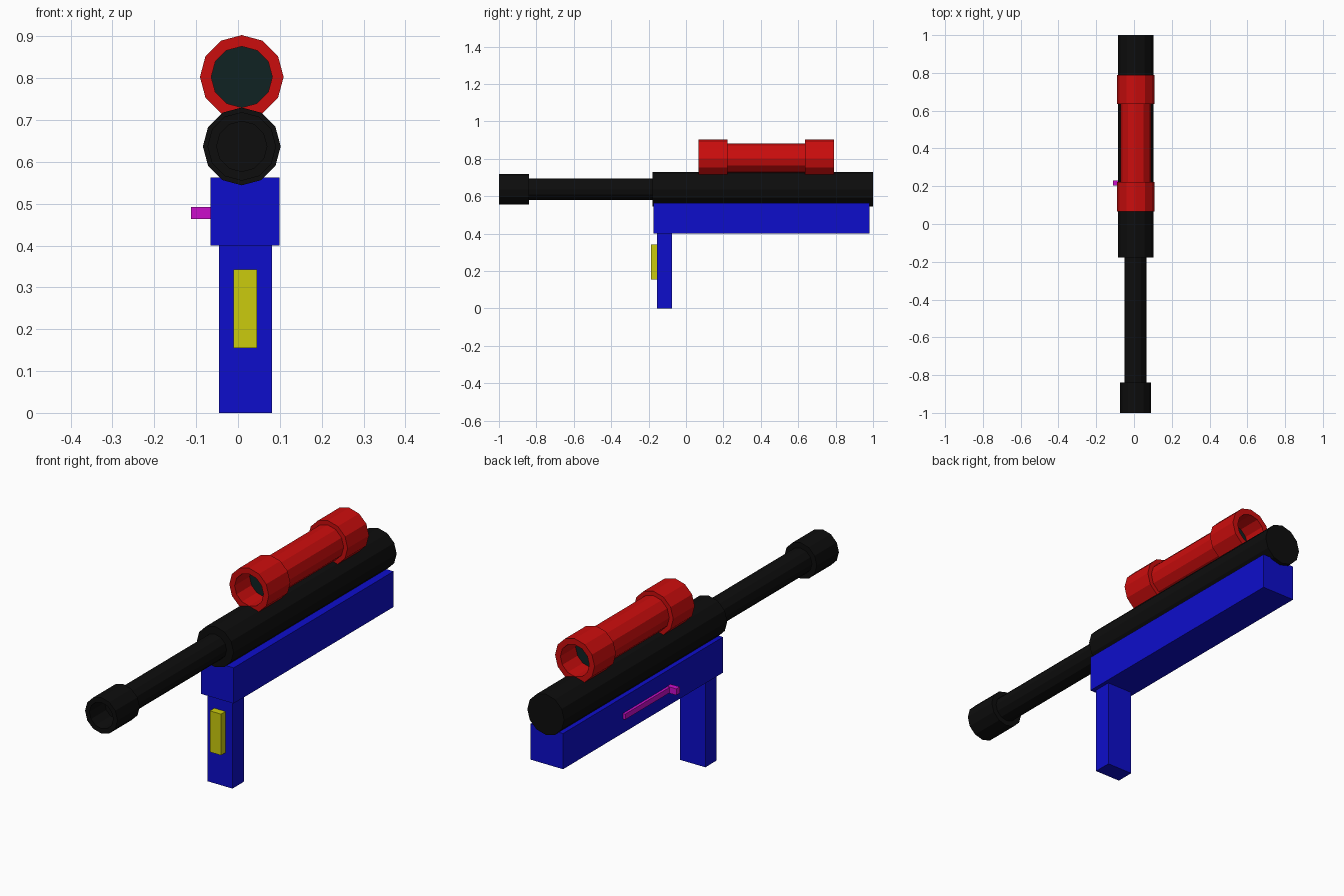
import bpy, bmesh
from math import cos, sin, pi

if "Cube" in bpy.data.objects:
    bpy.data.objects.remove(bpy.data.objects["Cube"])

CX = 0.009   # the barrel, scope and bore share this axis in x


def material(name, rgb):
    m = bpy.data.materials.new(name)
    m.diffuse_color = (*rgb, 1)
    m.use_nodes = True
    m.node_tree.nodes["Principled BSDF"].inputs["Base Color"].default_value = m.diffuse_color
    return m


BLACK = material("black", (0.004, 0.004, 0.004))
RED = material("red", (0.6, 0.004, 0.004))
BLUE = material("blue", (0.004, 0.004, 0.6))
YELLOW = material("yellow", (0.6, 0.6, 0.004))
MAGENTA = material("magenta", (0.6, 0.004, 0.6))
GLASS = material("dark_glass", (0.005, 0.016, 0.016))


def finish(bm, name, mat):
    bmesh.ops.recalc_face_normals(bm, faces=bm.faces)
    me = bpy.data.meshes.new(name)
    bm.to_mesh(me)
    bm.free()
    me.materials.append(mat)
    ob = bpy.data.objects.new(name, me)
    bpy.context.collection.objects.link(ob)
    return ob


def box(name, x, y, z, mat):
    """Box from (min, max) ranges."""
    bm = bmesh.new()
    bmesh.ops.create_cube(bm, size=1)
    for v in bm.verts:
        v.co = [r[0] if c < 0 else r[1] for c, r in zip(v.co, (x, y, z))]
    return finish(bm, name, mat)


def lathe(name, profile, z, mat, sides=12):
    """Turn (radius, y) points round a lengthwise axis and cap both ends."""
    bm = bmesh.new()
    rings = [[bm.verts.new((CX + r * cos(2 * pi * i / sides), y,
                            z + r * sin(2 * pi * i / sides)))
              for i in range(sides)] for r, y in profile]
    for a, b in zip(rings, rings[1:]):
        for i in range(sides):
            j = (i + 1) % sides
            bm.faces.new((a[i], a[j], b[j], b[i]))
    bm.faces.new(rings[0])
    bm.faces.new(rings[-1])
    return finish(bm, name, mat)


# Barrel: recessed muzzle, thin tube, thick rear tube
lathe("barrel", [(0.06, -0.89), (0.06, -1.0), (0.082, -1.0), (0.082, -0.84),
                 (0.058, -0.84), (0.058, -0.178), (0.093, -0.178), (0.093, 1.0)],
      0.637, BLACK)

# Scope: tube with a hollow collar at each end, lenses set inside
lathe("scope", [(0.073, 0.18), (0.073, 0.067), (0.1, 0.067), (0.1, 0.222),
                (0.08, 0.222), (0.08, 0.636), (0.1, 0.636), (0.1, 0.79),
                (0.073, 0.79), (0.073, 0.675)], 0.803, RED)
for name, y in (("front_lens", 0.175), ("rear_lens", 0.67)):
    lathe(name, [(0.073, y), (0.073, y + 0.01)], 0.803, GLASS)

# Body, grip and trigger
box("receiver", (-0.066, 0.099), (-0.173, 0.982), (0.4, 0.563), BLUE)
box("grip", (-0.046, 0.081), (-0.156, -0.074), (0.0, 0.4), BLUE)
box("trigger", (-0.011, 0.046), (-0.188, -0.156), (0.155, 0.343), YELLOW)

# Bolt on the left side: slim slide bar and handle
box("bolt_slide", (-0.078, -0.06), (0.207, 0.55), (0.465, 0.49), MAGENTA)
box("bolt_handle", (-0.112, -0.06), (0.205, 0.23), (0.463, 0.492), MAGENTA)
